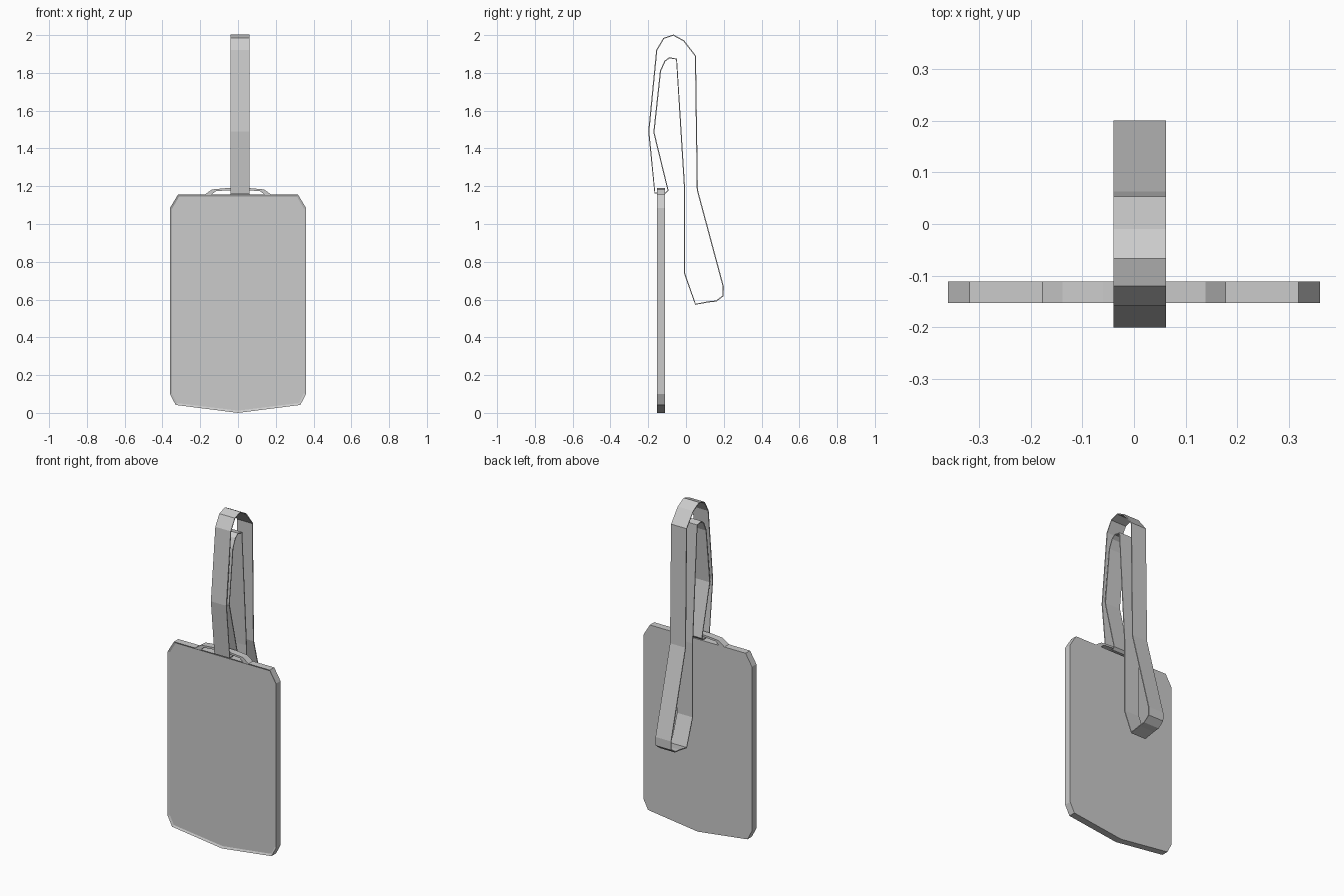
import bpy, bmesh

if "Cube" in bpy.data.objects:
    bpy.data.objects.remove(bpy.data.objects["Cube"])

Y0, Y1 = -0.153, -0.111   # front and back of the tag


def finish(name, bm):
    bmesh.ops.recalc_face_normals(bm, faces=bm.faces)
    mesh = bpy.data.meshes.new(name)
    bm.to_mesh(mesh)
    bm.free()
    obj = bpy.data.objects.new(name, mesh)
    bpy.context.collection.objects.link(obj)
    return obj


def mirrored(half):
    """Complete a right-hand profile with its mirror image across x = 0."""
    return half + [(-x, z) for x, z in reversed(half) if x > 0]


def plate(name, outline, rim=0, recess=0):
    """Extrude an x/z outline through the tag thickness, with optional rim."""
    bm = bmesh.new()
    front = bm.faces.new([bm.verts.new((x, Y0, z)) for x, z in outline])
    ext = bmesh.ops.extrude_face_region(bm, geom=[front], use_keep_orig=True)
    verts = [g for g in ext["geom"] if isinstance(g, bmesh.types.BMVert)]
    bmesh.ops.translate(bm, verts=verts, vec=(0, Y1 - Y0, 0))
    bmesh.ops.recalc_face_normals(bm, faces=bm.faces)
    if rim:
        bmesh.ops.inset_region(bm, faces=[front], thickness=rim)
        bmesh.ops.translate(bm, verts=front.verts, vec=(0, recess, 0))
    return finish(name, bm)


# Card body with a shallow recessed front
plate("tag_body", mirrored([(0, 0.0), (0.33, 0.042), (0.36, 0.10),
                            (0.36, 1.085), (0.318, 1.155)]), 0.012, 0.006)

# Thin arched loop on the top edge
outer = [(0.18, 1.153), (0.138, 1.183), (0.06, 1.19)]
inner = [(0.06, 1.178), (0.12, 1.173), (0.142, 1.153)]
plate("strap_slot", outer + [(-x, z) for x, z in reversed(outer)]
      + [(-x, z) for x, z in reversed(inner)] + inner)

# Closed ribbon: through the slot, over the top and down the back
path = [(-0.165, 1.165), (-0.197, 1.49), (-0.155, 1.92), (-0.118, 1.983),
        (-0.067, 2.0), (-0.012, 1.97), (0.05, 1.89), (0.06, 1.18),
        (0.197, 0.67), (0.197, 0.62), (0.16, 0.592), (0.12, 0.588),
        (0.05, 0.575), (-0.007, 0.737), (-0.007, 1.18), (-0.05, 1.873),
        (-0.088, 1.88), (-0.112, 1.862), (-0.135, 1.81), (-0.17, 1.485),
        (-0.095, 1.178), (-0.107, 1.165)]
bm = bmesh.new()
rows = [[bm.verts.new((x, y, z)) for x in (-0.04, 0.062)] for y, z in path]
for a, b in zip(rows, rows[1:] + rows[:1]):
    bm.faces.new((a[0], a[1], b[1], b[0]))
strap = finish("strap", bm)
thick = strap.modifiers.new("thickness", 'SOLIDIFY')
thick.thickness = 0.006
thick.offset = 0
